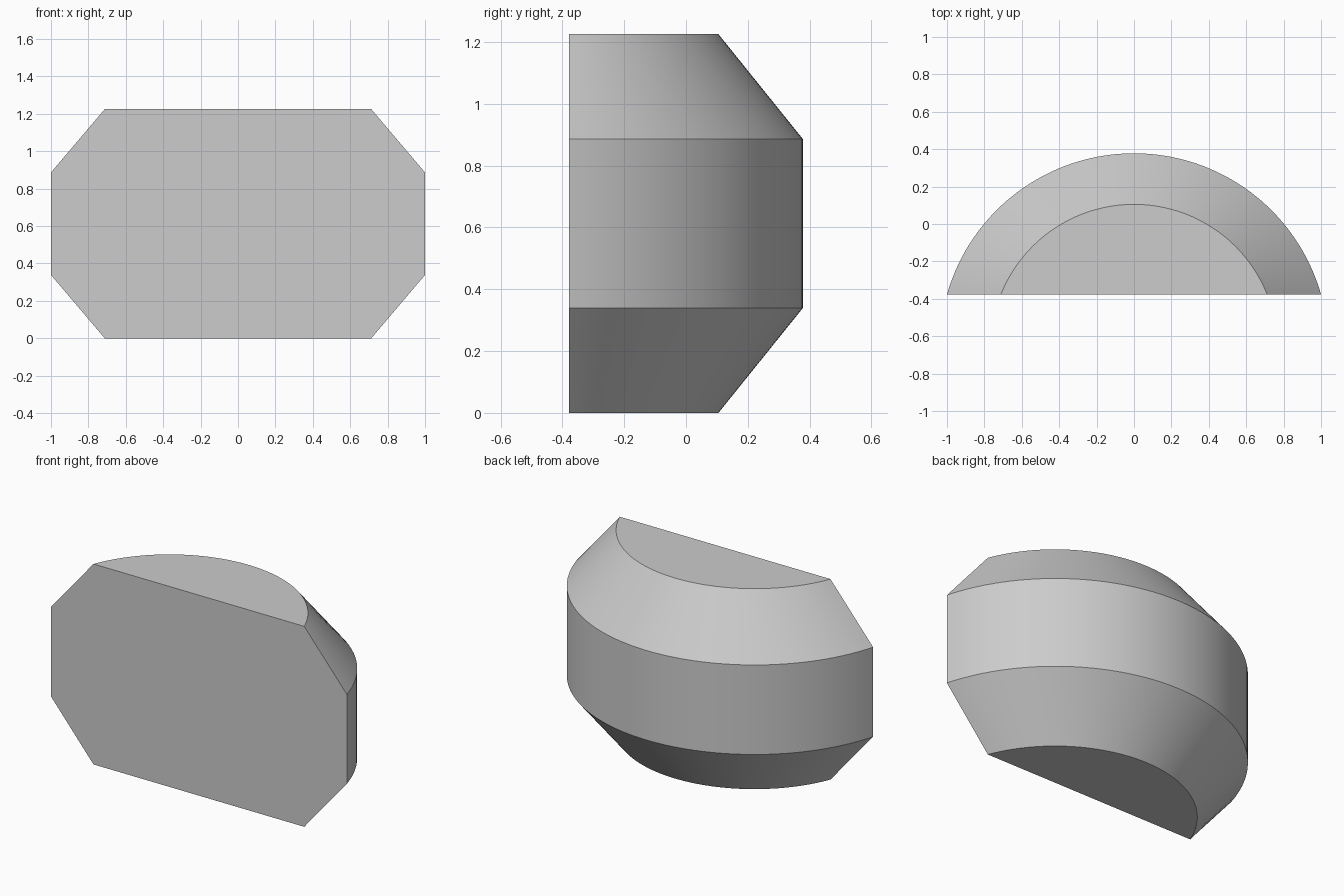
import bpy, bmesh, math

if "Cube" in bpy.data.objects:
    bpy.data.objects.remove(bpy.data.objects["Cube"])

# One flat colour
grey = bpy.data.materials.new("light_grey")
grey.diffuse_color = (0.604, 0.604, 0.604, 1)
grey.use_nodes = True
grey.node_tree.nodes["Principled BSDF"].inputs["Base Color"].default_value = grey.diffuse_color

# Drum segment: rings (radius, height) around an axis behind the flat front
FRONT_Y, AXIS_Y, STEPS = -0.378, -0.662, 64
rings = [(0.767, 0.0), (1.040, 0.339), (1.040, 0.886), (0.767, 1.225)]

bm = bmesh.new()


def arc(radius, z):
    """Arc from the right end of the flat front to its left end."""
    start = math.asin((FRONT_Y - AXIS_Y) / radius)
    angles = [start + (math.pi - 2 * start) * i / STEPS for i in range(STEPS + 1)]
    return [bm.verts.new((radius * math.cos(a), AXIS_Y + radius * math.sin(a), z)) for a in angles]


arcs = [arc(r, z) for r, z in rings]

# Curved bands: lower bevel, wall, upper bevel
for low, high in zip(arcs, arcs[1:]):
    for i in range(STEPS):
        bm.faces.new((low[i], low[i + 1], high[i + 1], high[i]))

# Base, top and octagonal front
bm.faces.new(arcs[0])
bm.faces.new(arcs[-1])
bm.faces.new([a[0] for a in arcs] + [a[-1] for a in reversed(arcs)])
bmesh.ops.recalc_face_normals(bm, faces=bm.faces)

mesh = bpy.data.meshes.new("bevelled_drum_segment")
bm.to_mesh(mesh)
bm.free()
mesh.materials.append(grey)
body = bpy.data.objects.new("bevelled_drum_segment", mesh)
bpy.context.collection.objects.link(body)

# Smooth curve, sharp band edges
bpy.context.view_layer.objects.active = body
body.select_set(True)
bpy.ops.object.shade_smooth_by_angle(angle=math.radians(25))
